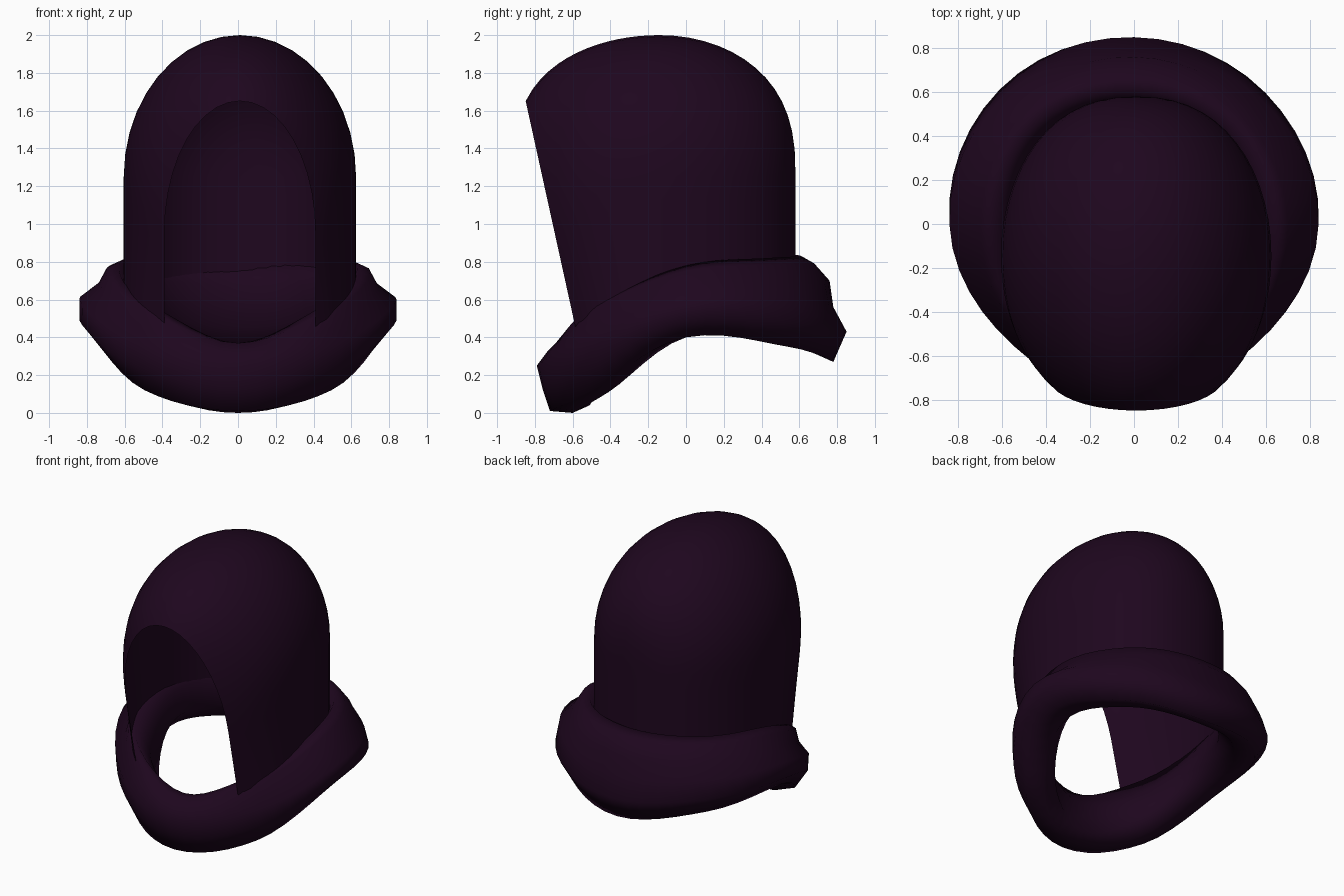
import bpy, bmesh, math

cube = bpy.data.objects.get("Cube")
if cube:
    bpy.data.objects.remove(cube)

cloth = bpy.data.materials.new("dark plum cloth")
cloth.use_nodes = True
PLUM = (0.013, 0.002, 0.013, 1)
cloth.diffuse_color = PLUM
bsdf = cloth.node_tree.nodes["Principled BSDF"]
bsdf.inputs["Base Color"].default_value = PLUM
bsdf.inputs["Roughness"].default_value = 0.9


def loft(name, rows, closed):
    """Skin a list of equal-length point rows; closed joins both directions."""
    bm = bmesh.new()
    grid = [[bm.verts.new(p) for p in row] for row in rows]
    n, m = len(grid), len(grid[0])
    for i in range(n if closed else n - 1):
        for j in range(m if closed else m - 1):
            k, l = (i + 1) % n, (j + 1) % m
            bm.faces.new((grid[i][j], grid[k][j], grid[k][l], grid[i][l]))
    bmesh.ops.remove_doubles(bm, verts=bm.verts, dist=0.0005)
    bmesh.ops.recalc_face_normals(bm, faces=bm.faces)
    mesh = bpy.data.meshes.new(name)
    bm.to_mesh(mesh)
    bm.free()
    mesh.materials.append(cloth)
    mesh.shade_smooth()
    obj = bpy.data.objects.new(name, mesh)
    bpy.context.collection.objects.link(obj)


# Hood: arches from the slanted face opening to the closed rounded back
MID_X, MID_Y, HALF_W, SPRING, RISE = 0.01, -0.14, 0.615, 1.25, 0.75


def front_edge(z):
    return -0.6 - 0.22 * (z - 0.52)


def arch(u):
    if u < 0:
        t = -u
        width = HALF_W * math.sqrt(1 - (0.76 * t) ** 2)
        top = SPRING + RISE * math.sqrt(1 - (0.845 * t) ** 2)
        spring = SPRING - 0.3 * t * t

        def depth(z):
            return MID_Y + t * (front_edge(z) - MID_Y)
    else:
        a = u * math.pi / 2
        width = HALF_W * math.cos(a) ** 0.86
        top = SPRING + RISE * math.cos(a) ** 0.76
        spring = SPRING

        def depth(z):
            return MID_Y + 0.72 * math.sin(a)
    y = depth(0.5)
    foot = 0.67 + (0.07 * y if y > 0 else -0.62 * y * y)
    half = [(width, foot + (spring - foot) * i / 5) for i in range(5)]
    for i in range(11):
        f = i / 10 * math.pi / 2
        half.append((width * math.cos(f), spring + (top - spring) * math.sin(f)))
    outline = half + [(-x, z) for x, z in reversed(half[:-1])]
    return [(x + MID_X, depth(z), z) for x, z in outline]


loft("hood", [arch(i / 14) for i in range(-14, 15)], False)

# Collar: folded cloth ring, sections (radius, height) blended around the neck
FRONT = [(.61, .37), (.67, .37), (.73, .33), (.79, .25), (.76, .13),
         (.72, .01), (.60, .0), (.51, .04), (.53, .25)]
CORNER = [(.67, .58), (.71, .55), (.73, .46), (.78, .38), (.77, .25),
          (.70, .12), (.58, .11), (.51, .21), (.57, .42)]
SIDE = [(.63, .78), (.70, .75), (.74, .67), (.84, .60), (.84, .49),
        (.75, .40), (.60, .40), (.52, .5), (.56, .66)]
BACK = [(.61, .83), (.68, .79), (.76, .70), (.78, .56), (.85, .43),
        (.78, .27), (.65, .33), (.54, .45), (.55, .67)]


def back_corner(spread, lift):
    """Section halfway between side and back, with its own slouch."""
    return [((a + c) / 2 + spread, (b + d) / 2 + lift)
            for (a, b), (c, d) in zip(SIDE, BACK)]


KEYS = [FRONT, CORNER, SIDE, back_corner(0, 0.015),
        BACK, back_corner(0.02, 0.03), SIDE, CORNER]


def catmull(a, b, c, d, t):
    return 0.5 * (2 * b + (c - a) * t + (2 * a - 5 * b + 4 * c - d) * t * t
                  + (3 * b - a - 3 * c + d) * t ** 3)


STEPS = 6
count = len(KEYS) * STEPS
rows = []
for i in range(count):
    k, t = i // STEPS, (i % STEPS) / STEPS
    angle = 2 * math.pi * i / count
    near = [KEYS[(k + o) % len(KEYS)] for o in (-1, 0, 1, 2)]
    row = []
    for points in zip(*near):
        r = catmull(*[p[0] for p in points], t)
        z = catmull(*[p[1] for p in points], t)
        row.append((r * math.sin(angle), -r * math.cos(angle), max(z, 0)))
    rows.append(row)
loft("collar", rows, True)
